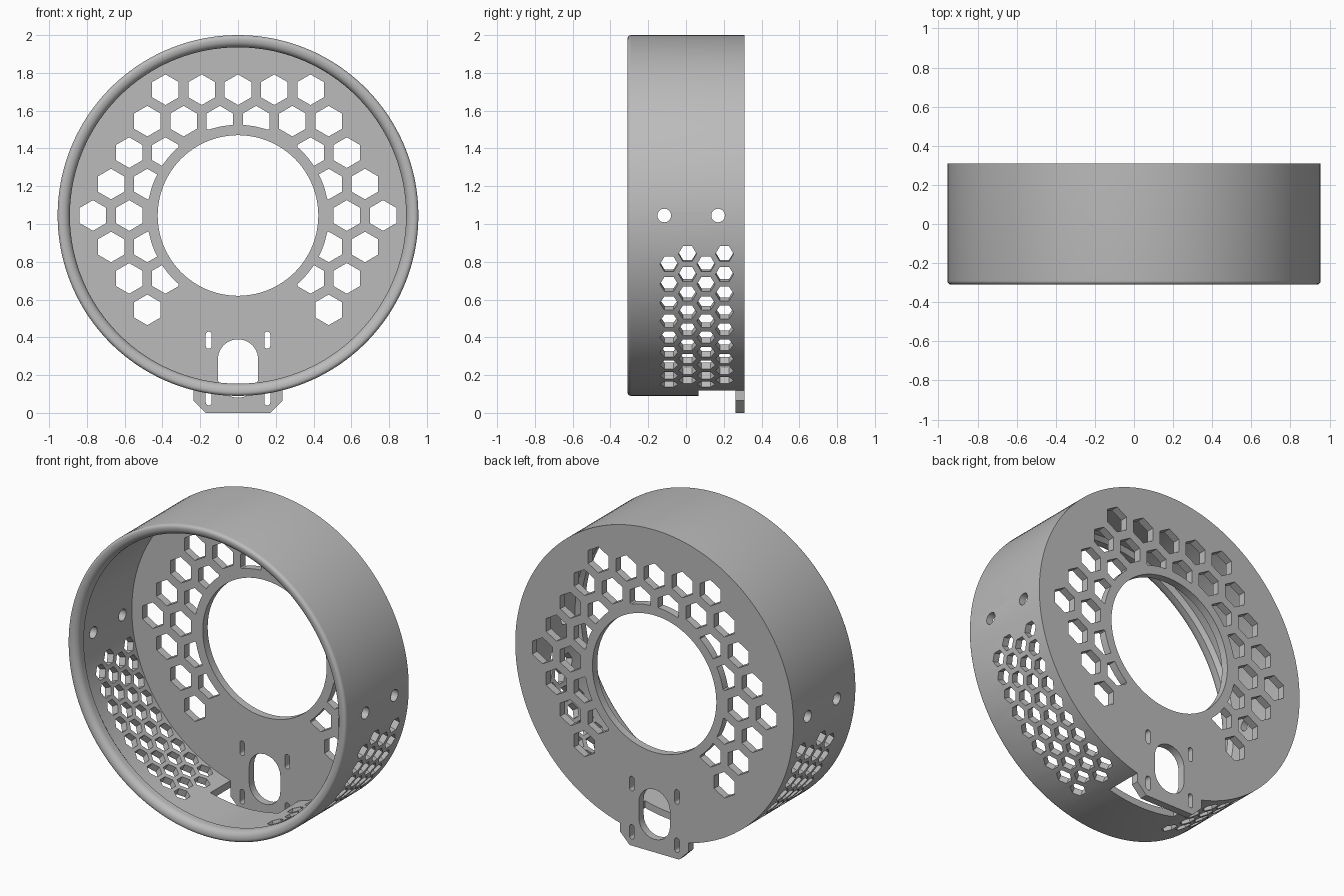
import bpy, bmesh
from math import sin, cos, pi, radians
from mathutils import Matrix, Vector

if "Cube" in bpy.data.objects:
    bpy.data.objects.remove(bpy.data.objects["Cube"])

R, CZ = 0.955, 1.045           # housing radius and axis height
BACK, PLATE = 0.31, 0.262      # rear face and inner face of the back plate

grey = bpy.data.materials.new("plain grey")
grey.use_nodes = True
grey.diffuse_color = (0.5, 0.5, 0.5, 1)
grey.node_tree.nodes["Principled BSDF"].inputs["Base Color"].default_value = (0.5, 0.5, 0.5, 1)


def make_object(name, bm):
    bmesh.ops.recalc_face_normals(bm, faces=bm.faces)
    mesh = bpy.data.meshes.new(name)
    bm.to_mesh(mesh)
    bm.free()
    mesh.materials.append(grey)
    obj = bpy.data.objects.new(name, mesh)
    bpy.context.collection.objects.link(obj)
    return obj


def prism(bm, outline, y0, y1, matrix=Matrix()):
    """Extrude an (x, z) outline along y."""
    rings = [[bm.verts.new(matrix @ Vector((x, y, z))) for x, z in outline] for y in (y0, y1)]
    bm.faces.new(rings[0])
    bm.faces.new(rings[1][::-1])
    n = len(outline)
    for i in range(n):
        j = (i + 1) % n
        bm.faces.new((rings[0][i], rings[1][i], rings[1][j], rings[0][j]))


def polygon(x, z, r, n, start=0.0):
    return [(x + r * cos(start + 2 * pi * i / n), z + r * sin(start + 2 * pi * i / n))
            for i in range(n)]


def slot(x, z0, z1, r, n=12):
    """Upright slot with round ends."""
    top = [(x + r * cos(pi * i / n), z1 - r + r * sin(pi * i / n)) for i in range(n + 1)]
    return top + [(x - r * cos(pi * i / n), z0 + r - r * sin(pi * i / n)) for i in range(n + 1)]


def boolean(obj, other, operation):
    mod = obj.modifiers.new(operation.lower(), "BOOLEAN")
    mod.operation, mod.solver, mod.object = operation, "EXACT", other
    bpy.context.view_layer.objects.active = obj
    bpy.ops.object.modifier_apply(modifier=mod.name)
    bpy.data.objects.remove(other)


# Housing: rounded front lip, thin wall and back plate turned round the y axis
def fillet(r, y, rr, ry, a0, a1, n=6):
    return [(r + rr * cos(radians(a0 + (a1 - a0) * i / n)),
             y + ry * sin(radians(a0 + (a1 - a0) * i / n))) for i in range(n + 1)]


profile = [(0.425, BACK), (R, BACK)]
profile += fillet(R - 0.02, -0.29, 0.02, 0.02, 0, -90)
profile += fillet(0.93, -0.27, 0.04, 0.04, -90, -180)
profile += [(0.89, -0.24), (0.912, -0.215), (0.912, PLATE), (0.425, PLATE)]

bm = bmesh.new()
SEG = 160
loops = []
for i in range(SEG):
    a = 2 * pi * (i + 0.5) / SEG
    loops.append([bm.verts.new((r * cos(a), y, CZ + r * sin(a))) for r, y in profile])
for i in range(SEG):
    a, b = loops[i], loops[(i + 1) % SEG]
    for k in range(len(profile)):
        m = (k + 1) % len(profile)
        bm.faces.new((a[k], a[m], b[m], b[k]))
housing = make_object("housing", bm)

# Opening in the wall above the connector
bm = bmesh.new()
prism(bm, [(-0.235, 0.0), (0.235, 0.0), (0.235, 0.3), (-0.235, 0.3)], 0.065, PLATE)
boolean(housing, make_object("wall_opening", bm), "DIFFERENCE")

# Connector tab at the bottom of the back plate
bm = bmesh.new()
prism(bm, [(-0.17, 0), (0.17, 0), (0.235, 0.065), (0.235, 0.2), (-0.235, 0.2), (-0.235, 0.065)],
      PLATE, BACK)
boolean(housing, make_object("connector_tab", bm), "UNION")

# Connector opening and its four screw slots
bm = bmesh.new()
prism(bm, slot(0, 0.08, 0.39, 0.107), 0.2, 0.4)
for x in (-0.155, 0.155):
    for z in (0.04, 0.34):
        prism(bm, slot(x, z, z + 0.09, 0.016), 0.2, 0.4)
boolean(housing, make_object("connector_holes", bm), "DIFFERENCE")

# Honeycomb vents in the back plate, trimmed round the central hole
bm = bmesh.new()
rows = {4: (0, 1, 2), 3: (0.5, 1.5, 2.5), 2: (2, 3), 1: (2.5, 3.5),
        0: (3, 4), -1: (2.5, 3.5), -2: (2, 3), -3: (2.5,)}
for row, columns in rows.items():
    for c in columns:
        for side in ((-1, 1) if c else (1,)):
            prism(bm, polygon(side * c * 0.192, CZ + row * 0.1665, 0.081, 6, pi / 6), 0.2, 0.4)
vents = make_object("plate_vents", bm)
bm = bmesh.new()
prism(bm, polygon(0, CZ, 0.48, 120), 0.1, 0.5)
boolean(vents, make_object("centre_trim", bm), "DIFFERENCE")
boolean(housing, vents, "DIFFERENCE")

# Radial honeycomb vents and round mounting holes on both sides of the wall
bm = bmesh.new()
for side in (0, pi):
    for col, y in enumerate((-0.09, 0.008, 0.106, 0.204)):
        for i in range(9):
            angle = radians(12.3 + 6.72 * (i + (0 if col % 2 else 0.5)))
            angle = angle if side == 0 else pi - angle
            # Prism axis y is turned to point outward from the housing axis
            turn = (Matrix.Translation((0, y, CZ)) @ Matrix.Rotation(angle, 4, "Y")
                    @ Matrix.Rotation(-pi / 2, 4, "Z"))
            prism(bm, polygon(0, 0, 0.048, 6), 0.85, 1.0, turn)
    for y in (-0.115, 0.17):
        turn = (Matrix.Translation((0, y, CZ)) @ Matrix.Rotation(side, 4, "Y")
                @ Matrix.Rotation(-pi / 2, 4, "Z"))
        prism(bm, polygon(0, 0, 0.036, 24), 0.85, 1.0, turn)
boolean(housing, make_object("wall_holes", bm), "DIFFERENCE")

# Smooth round surfaces, crisp edges
bpy.ops.object.select_all(action="DESELECT")
housing.select_set(True)
bpy.context.view_layer.objects.active = housing
bpy.ops.object.shade_smooth_by_angle(angle=radians(25))
